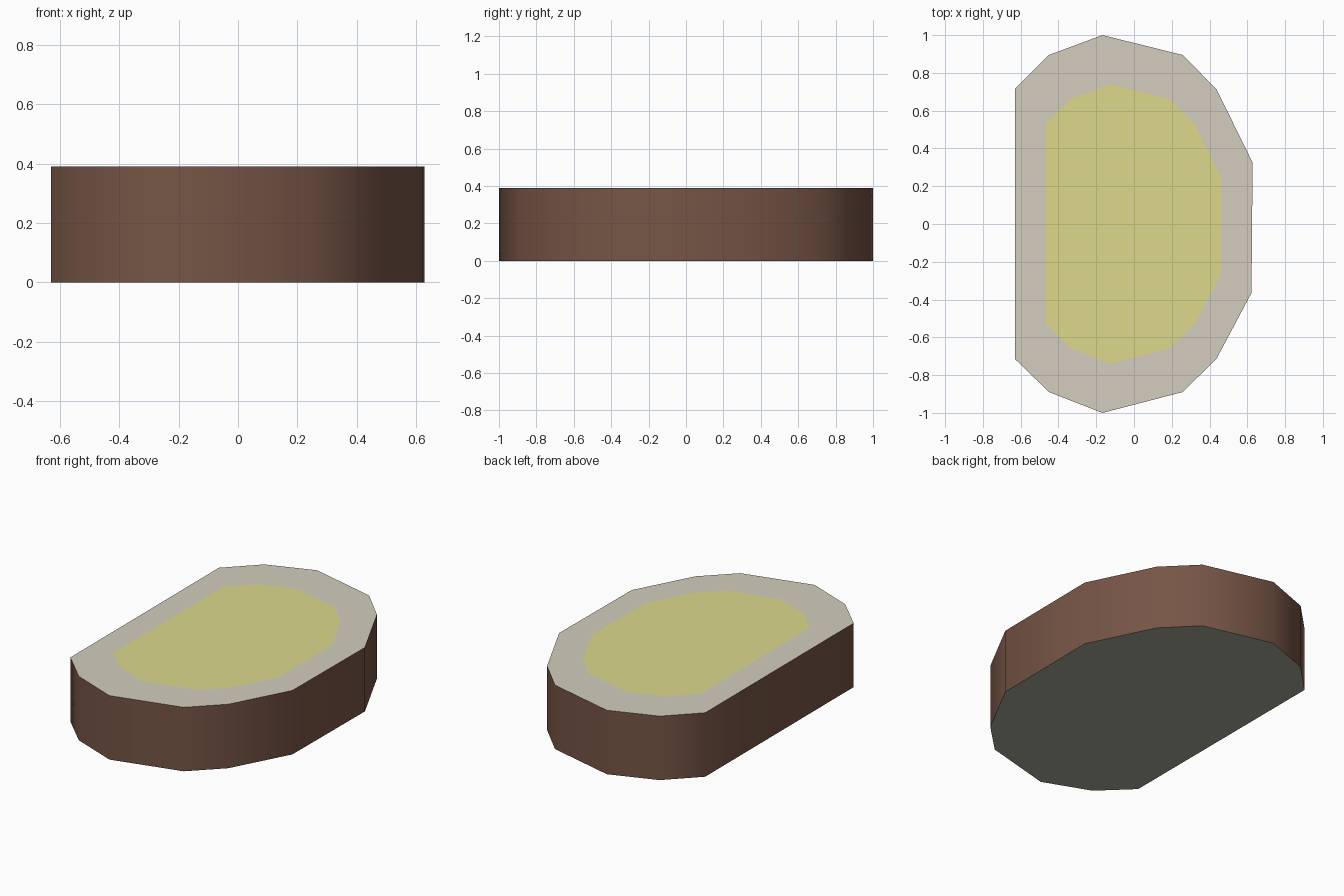
import bpy, bmesh
from mathutils import Vector

if "Cube" in bpy.data.objects:
    bpy.data.objects.remove(bpy.data.objects["Cube"])

HEIGHT = 0.39
PATCH_SCALE = 0.74

# Top-view outline, anticlockwise, flat on the left side
OUTLINE = [(-0.63, -0.715), (-0.45, -0.89), (-0.167, -1.0), (0.257, -0.89),
           (0.436, -0.715), (0.622, -0.365), (0.628, 0.325), (0.436, 0.715),
           (0.257, 0.895), (-0.167, 1.0), (-0.45, 0.895), (-0.63, 0.715)]


def material(name, rgb):
    mat = bpy.data.materials.new(name)
    linear = [((c / 255 + 0.055) / 1.055) ** 2.4 for c in rgb]
    mat.diffuse_color = (*linear, 1.0)
    mat.use_nodes = True
    mat.node_tree.nodes["Principled BSDF"].inputs["Base Color"].default_value = mat.diffuse_color
    return mat


materials = [material("brown_side", (118, 85, 70)),
             material("beige_rim", (212, 205, 189)),
             material("yellow_centre", (221, 216, 140)),
             material("grey_underside", (168, 168, 154))]

# Block: extruded outline
bm = bmesh.new()
bottom = bm.faces.new([bm.verts.new((x, y, 0)) for x, y in OUTLINE])
result = bmesh.ops.extrude_face_region(bm, geom=[bottom], use_keep_orig=True)
top_verts = [v for v in result["geom"] if isinstance(v, bmesh.types.BMVert)]
bmesh.ops.translate(bm, verts=top_verts, vec=(0, 0, HEIGHT))
bmesh.ops.recalc_face_normals(bm, faces=bm.faces)

# Top and underside colours, by face direction
for face in bm.faces:
    face.smooth = abs(face.normal.z) < 0.5
    if face.normal.z > 0.5:
        face.material_index = 1
    elif face.normal.z < -0.5:
        face.material_index = 3

# Yellow centre: inset of the top face, scaled about the middle
top = max(bm.faces, key=lambda f: f.calc_center_median().z)
bmesh.ops.inset_region(bm, faces=[top], thickness=0.01)
corners = sorted(top.verts, key=lambda v: v.index)
for v in corners:
    # match each inset corner to its nearest outline corner
    x, y = min(OUTLINE, key=lambda p: (Vector(p) - v.co.xy).length)
    v.co = (x * PATCH_SCALE, y * PATCH_SCALE, HEIGHT)
top.material_index = 2

# Sharp rims between the side and the caps
bm.normal_update()
for edge in bm.edges:
    edge.smooth = edge.calc_face_angle(0) < 1.0

mesh = bpy.data.meshes.new("rounded_block")
bm.to_mesh(mesh)
bm.free()
for mat in materials:
    mesh.materials.append(mat)
block = bpy.data.objects.new("rounded_block", mesh)
bpy.context.collection.objects.link(block)
